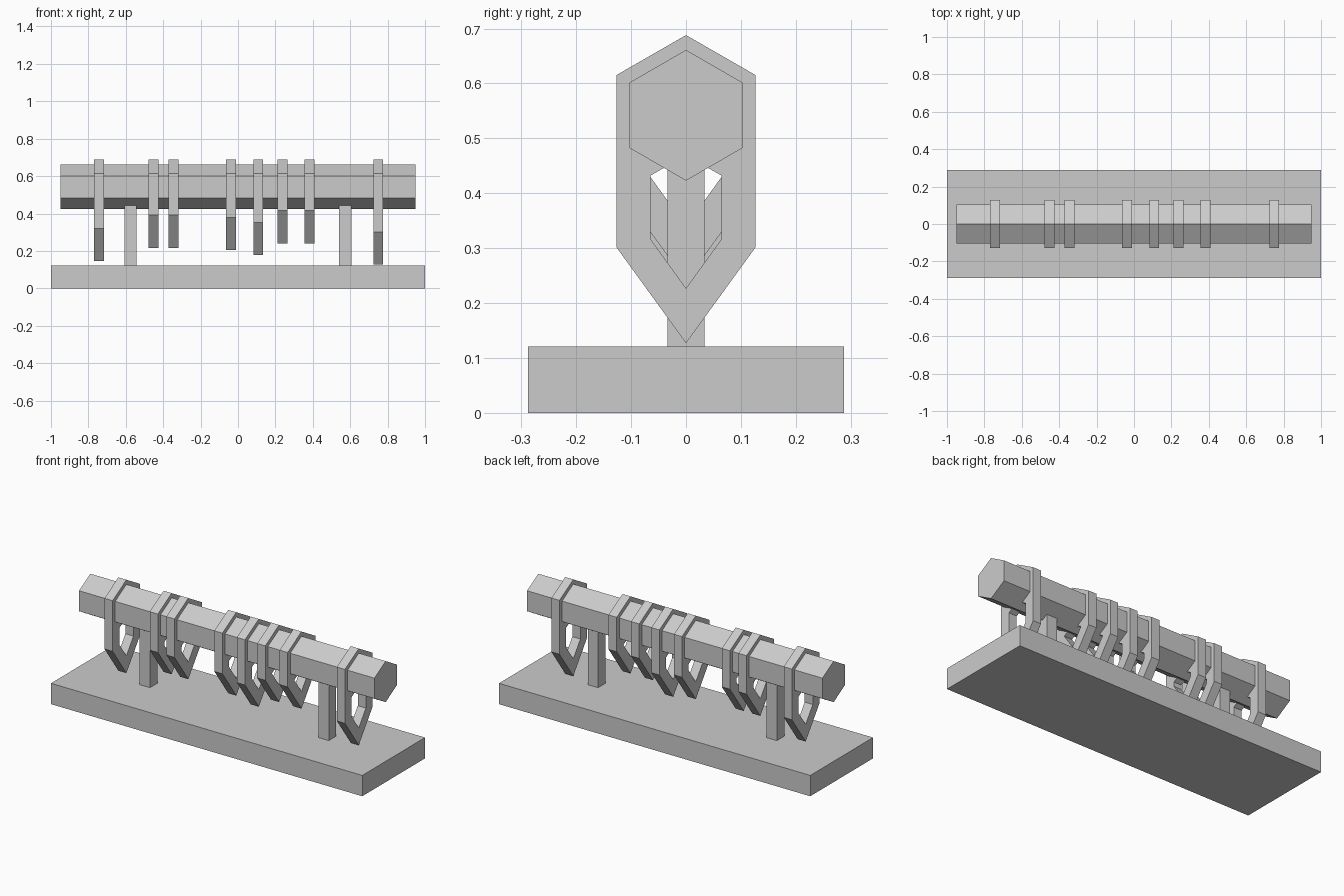
import bpy
import bmesh
import math

cube = bpy.data.objects.get("Cube")
if cube:
    bpy.data.objects.remove(cube, do_unlink=True)

grey = bpy.data.materials.new("plain_grey")
grey.use_nodes = True
colour = (0.6, 0.6, 0.6, 1)
grey.diffuse_color = colour
grey.node_tree.nodes["Principled BSDF"].inputs["Base Color"].default_value = colour


def finish(name, bm):
    bmesh.ops.recalc_face_normals(bm, faces=bm.faces)
    mesh = bpy.data.meshes.new(name)
    bm.to_mesh(mesh)
    bm.free()
    mesh.materials.append(grey)
    obj = bpy.data.objects.new(name, mesh)
    bpy.context.collection.objects.link(obj)
    return obj


def box(name, x, half_x, half_y, z0, z1):
    bm = bmesh.new()
    bmesh.ops.create_cube(bm, size=2)
    for v in bm.verts:
        v.co = (x + v.co.x * half_x, v.co.y * half_y, z1 if v.co.z > 0 else z0)
    return finish(name, bm)


def hexagon(half_width, top, shoulder, corner, tip):
    """Pointed outline in the y-z plane, running round from the top."""
    w = half_width
    return [(0, top), (w, shoulder), (w, corner), (0, tip), (-w, corner), (-w, shoulder)]


def ring(name, x, tip, half_thick=0.026):
    """Pointed hanging plate with a pointed hole through it."""
    outer = hexagon(0.127, 0.688, 0.615, tip + 0.175, tip)
    inner = hexagon(0.065, 0.469, 0.432, tip + 0.19, tip + 0.1)
    bm = bmesh.new()
    loops = [[bm.verts.new((x + dx, y, z)) for y, z in outline]
             for outline, dx in ((outer, -half_thick), (outer, half_thick),
                                 (inner, half_thick), (inner, -half_thick))]
    for k in range(4):
        a, b = loops[k], loops[(k + 1) % 4]
        for i in range(6):
            j = (i + 1) % 6
            bm.faces.new((a[i], a[j], b[j], b[i]))
    return finish(name, bm)


# Base slab and the two square posts
box("base", 0, 1.0, 0.288, 0, 0.121)
for side, x in (("right", -0.575), ("left", 0.574)):
    box(side + "_post", x, 0.033, 0.034, 0.11, 0.5)

# Hexagonal rail with an edge on top
bm = bmesh.new()
ends = []
for x in (-0.949, 0.949):
    ends.append([bm.verts.new((x, 0.119 * math.sin(i * math.pi / 3),
                               0.542 + 0.119 * math.cos(i * math.pi / 3)))
                 for i in range(6)])
    bm.faces.new(ends[-1])
for i in range(6):
    j = (i + 1) % 6
    bm.faces.new((ends[0][i], ends[0][j], ends[1][j], ends[1][i]))
finish("rail", bm)

# Hanging rings: position along the rail and height of the lower tip
hangers = [(-0.743, 0.146), (-0.452, 0.217), (-0.345, 0.217), (-0.037, 0.204),
           (0.108, 0.178), (0.238, 0.24), (0.382, 0.24), (0.75, 0.127)]
for n, (x, tip) in enumerate(hangers, 1):
    ring(f"hanging_ring_{n}", x, tip)
